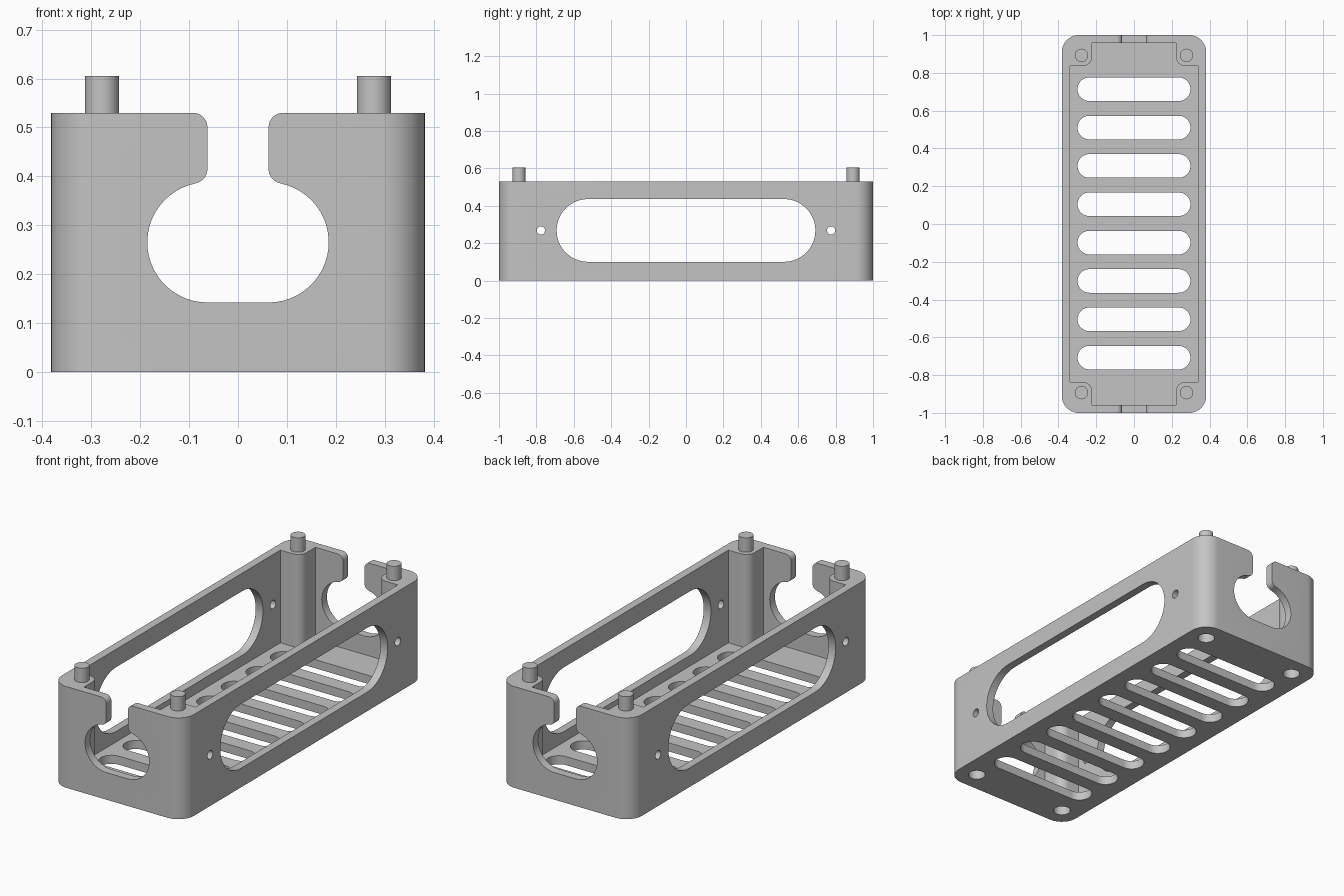
import bpy, bmesh, math
from mathutils import Matrix

if "Cube" in bpy.data.objects:
    bpy.data.objects.remove(bpy.data.objects["Cube"])

grey = bpy.data.materials.new("light grey plastic")
grey.diffuse_color = (0.55, 0.55, 0.55, 1)
grey.use_nodes = True
grey.node_tree.nodes["Principled BSDF"].inputs["Base Color"].default_value = grey.diffuse_color


def arc(cx, cy, r, a0, a1, n=12):
    """Points on an arc, angles in degrees."""
    return [(cx + r * math.cos(math.radians(a0 + (a1 - a0) * i / n)),
             cy + r * math.sin(math.radians(a0 + (a1 - a0) * i / n))) for i in range(n + 1)]


def slot(cx, cy, half_len, r):
    """Outline with semicircular ends, long along the first axis."""
    d = half_len - r
    return arc(cx + d, cy, r, -90, 90, 20) + arc(cx - d, cy, r, 90, 270, 20)


def circle(cx, cy, r):
    return arc(cx, cy, r, 0, 360, 32)[:-1]


def prism(name, outline, lo, hi, axis='Z'):
    """Extrude an outline from lo to hi along an axis."""
    def place(u, v, w):
        return {'Z': (u, v, w), 'X': (w, u, v), 'Y': (u, w, v)}[axis]
    bm = bmesh.new()
    low = [bm.verts.new(place(u, v, lo)) for u, v in outline]
    high = [bm.verts.new(place(u, v, hi)) for u, v in outline]
    bm.faces.new(low)
    bm.faces.new(high)
    n = len(outline)
    for i in range(n):
        j = (i + 1) % n
        bm.faces.new((low[i], low[j], high[j], high[i]))
    bmesh.ops.recalc_face_normals(bm, faces=bm.faces)
    me = bpy.data.meshes.new(name)
    bm.to_mesh(me)
    bm.free()
    me.materials.append(grey)
    ob = bpy.data.objects.new(name, me)
    bpy.context.collection.objects.link(ob)
    return ob


def activate(ob):
    bpy.ops.object.select_all(action='DESELECT')
    ob.select_set(True)
    bpy.context.view_layer.objects.active = ob


def cut(target, cutter):
    cutter.hide_render = True
    activate(target)
    mod = target.modifiers.new("cut", 'BOOLEAN')
    mod.operation = 'DIFFERENCE'
    mod.solver = 'EXACT'
    mod.object = cutter
    bpy.ops.object.modifier_apply(modifier=mod.name)
    bpy.data.objects.remove(cutter, do_unlink=True)


W, L, H, R, FLOOR = 0.382, 1.0, 0.53, 0.09, 0.045
PIN_X, PIN_Y = 0.278, 0.893

# Outer block with rounded vertical corners
body = prism("tray_body",
             arc(W - R, L - R, R, 0, 90) + arc(R - W, L - R, R, 90, 180)
             + arc(R - W, R - L, R, 180, 270) + arc(W - R, R - L, R, 270, 360), 0, H)

# Cavity that leaves a rounded boss in each corner
quarter = [(0.34, 0.836)] + arc(0.272, 0.886, 0.05, 270, 180) + [(0.222, 0.957)]
flip = quarter[::-1]
cavity = (quarter + [(-x, y) for x, y in flip]
          + [(-x, -y) for x, y in quarter] + [(x, -y) for x, y in flip])
cut(body, prism("cavity_cutter", cavity, FLOOR, H + 0.2))

# Floor vents
for i in range(8):
    cut(body, prism("vent_cutter", slot(0, 0.003 + (i - 3.5) * 0.203, 0.299, 0.0625), -0.1, 0.1))

# Side windows and screw holes, through both long walls
cut(body, prism("window_cutter", slot(0, 0.268, 0.692, 0.168), -0.6, 0.6, 'X'))
for y in (-0.776, 0.776):
    cut(body, prism("screw_cutter", circle(y, 0.268, 0.022), -0.6, 0.6, 'X'))

# Keyhole opening with rounded neck, through both short walls
n, r, zc, rb = 0.0625, 0.03, 0.265, 0.123
zn = zc + math.sqrt((rb + r) ** 2 - r ** 2)
tang = math.degrees(math.atan2(zn - zc, r))
right = (arc(n, zc, rb, -90, tang, 24) + arc(n + r, zn, r, 180 + tang, 180, 8)
         + arc(n + r, H - r, r, 180, 90, 8) + [(n + r, H + 0.1)])
keyhole = right + [(-x, z) for x, z in right[::-1]]
cut(body, prism("keyhole_cutter", keyhole, -1.2, 1.2, 'Y'))

# Locating pins on top and matching sockets below
for sx, side in ((-1, "left"), (1, "right")):
    for sy, end in ((-1, "front"), (1, "back")):
        x, y = sx * PIN_X, sy * PIN_Y
        cut(body, prism("socket_cutter", circle(x, y, 0.042), -0.1, 0.085))
        pin = prism(f"{end}_{side}_pin", circle(x, y, 0.035), H - 0.01, 0.605)
        activate(pin)
        bpy.ops.object.shade_smooth_by_angle(angle=math.radians(30))

activate(body)
bpy.ops.object.shade_smooth_by_angle(angle=math.radians(30))
